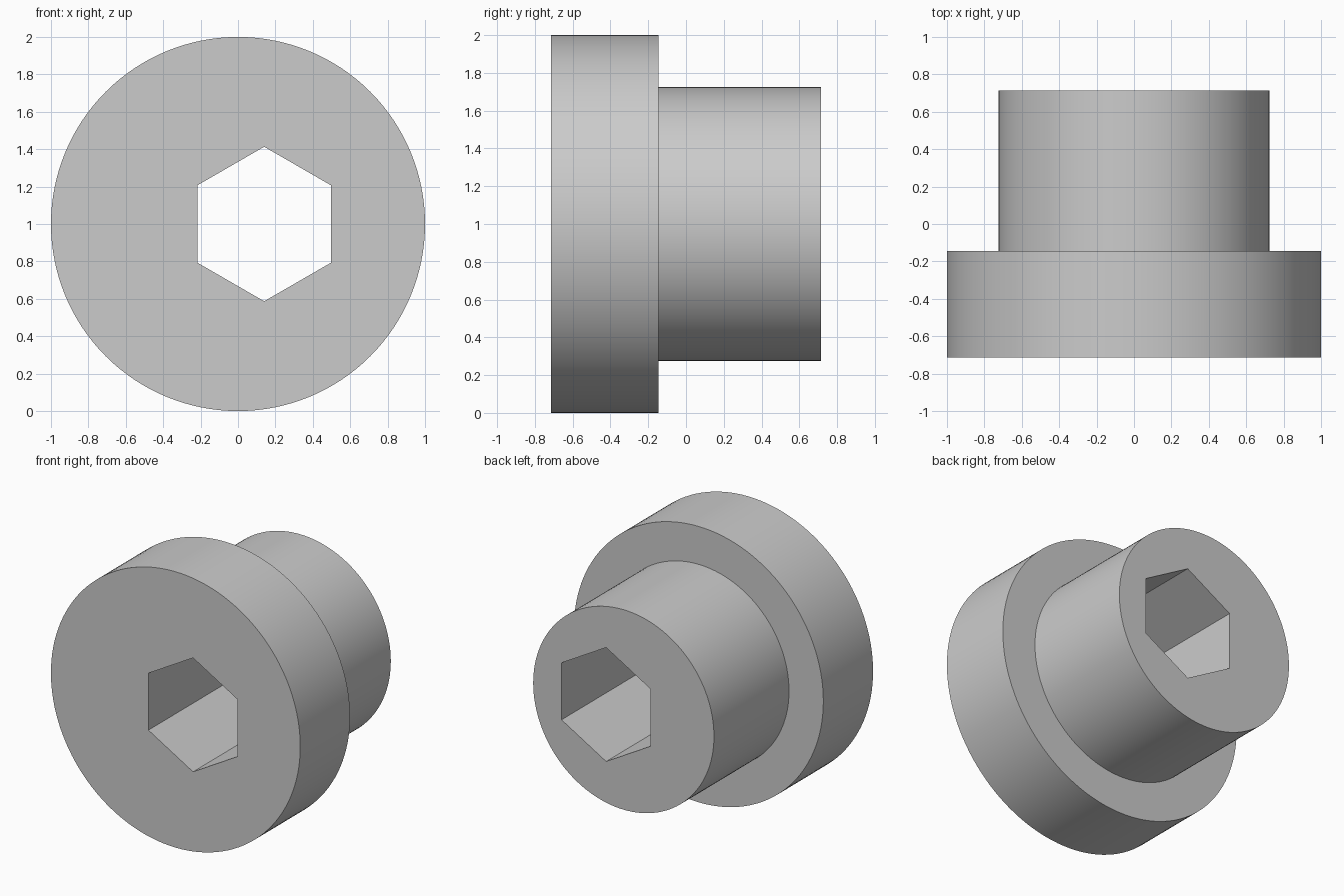
import bpy
import bmesh
import math
from mathutils import Matrix

default = bpy.data.objects.get("Cube")
if default:
    bpy.data.objects.remove(default, do_unlink=True)

FRONT, STEP, BACK = -0.715, -0.145, 0.715
FLANGE_R, BARREL_R = 1.0, 0.725
HEX_R, HEX_X = 0.413, 0.14
SIDES = 128

grey = bpy.data.materials.new("plain grey")
grey.use_nodes = True
colour = (0.6, 0.6, 0.6, 1)
grey.diffuse_color = colour
grey.node_tree.nodes["Principled BSDF"].inputs["Base Color"].default_value = colour


def add_object(name, bm):
    mesh = bpy.data.meshes.new(name)
    bmesh.ops.recalc_face_normals(bm, faces=bm.faces)
    bm.to_mesh(mesh)
    bm.free()
    mesh.materials.append(grey)
    obj = bpy.data.objects.new(name, mesh)
    bpy.context.collection.objects.link(obj)
    return obj


# Stepped body: one closed solid lofted through rings along y
bm = bmesh.new()
rings = []
for y, radius in ((FRONT, FLANGE_R), (STEP, FLANGE_R), (STEP, BARREL_R), (BACK, BARREL_R)):
    angles = [math.tau * i / SIDES for i in range(SIDES)]
    rings.append([bm.verts.new((radius * math.cos(a), y, 1 + radius * math.sin(a))) for a in angles])
for a, b in zip(rings, rings[1:]):
    for i in range(SIDES):
        j = (i + 1) % SIDES
        bm.faces.new((a[i], a[j], b[j], b[i]))
bm.faces.new(rings[0])
bm.faces.new(rings[-1])
body = add_object("flanged_bushing", bm)

# Off-centre hexagonal through hole, points up and down
bm = bmesh.new()
bmesh.ops.create_cone(bm, cap_ends=True, segments=6, radius1=HEX_R, radius2=HEX_R, depth=2)
turn = Matrix.Rotation(math.radians(90), 4, "X")
bmesh.ops.transform(bm, matrix=Matrix.Translation((HEX_X, 0, 1)) @ turn, verts=bm.verts)
cutter = add_object("hex_hole_cutter", bm)
cutter.hide_render = True

cut = body.modifiers.new("hex hole", "BOOLEAN")
cut.operation = "DIFFERENCE"
cut.solver = "EXACT"
cut.object = cutter

# Bake the cut, then smooth only the round walls
bpy.ops.object.select_all(action="DESELECT")
body.select_set(True)
bpy.context.view_layer.objects.active = body
bpy.ops.object.modifier_apply(modifier=cut.name)
bpy.data.objects.remove(cutter, do_unlink=True)
bpy.ops.object.shade_smooth_by_angle(angle=math.radians(30))
